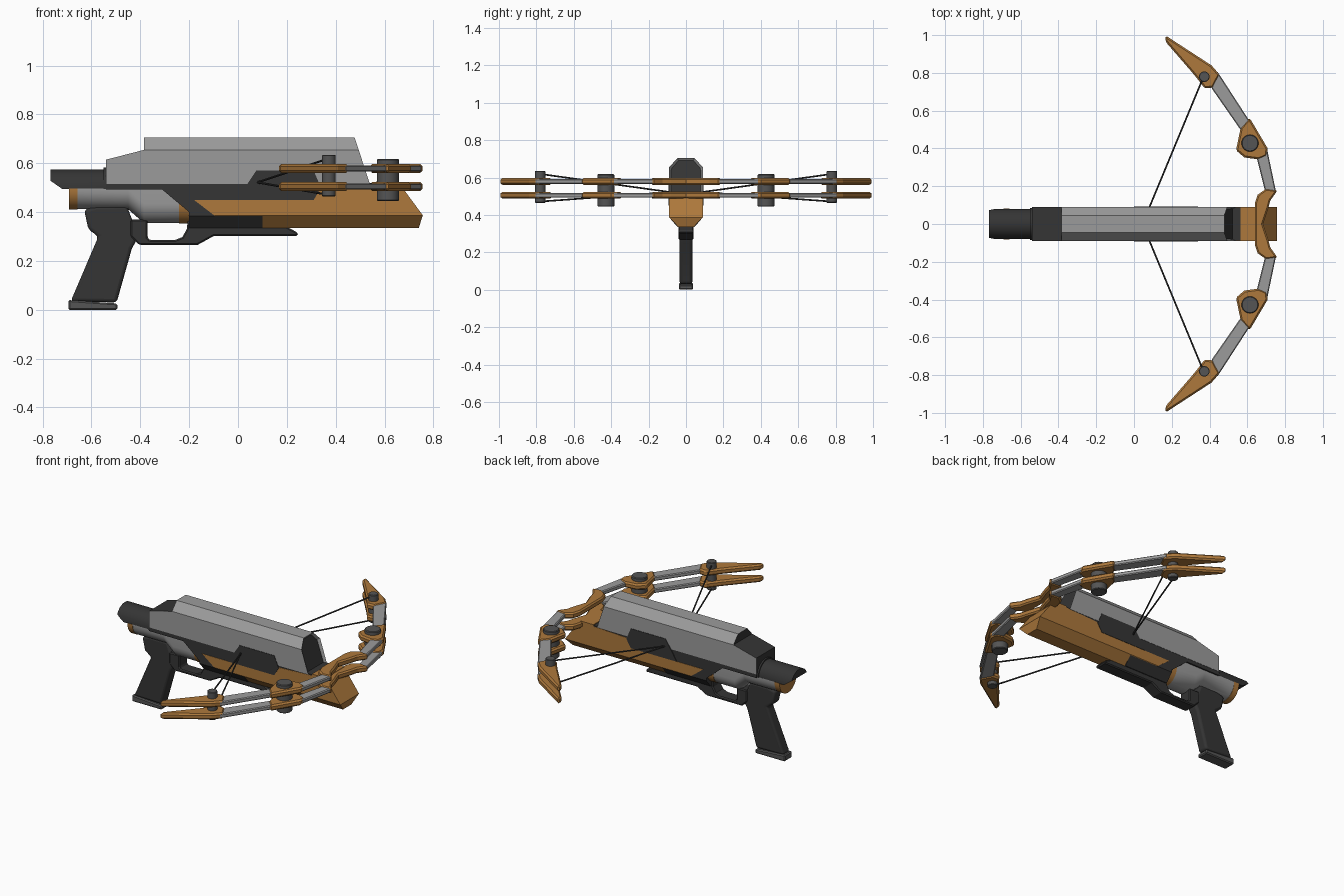
import bpy, bmesh
from math import sin, cos, pi, radians
from mathutils import Vector

if "Cube" in bpy.data.objects:
    bpy.data.objects.remove(bpy.data.objects["Cube"])


def material(name, rgb):
    m = bpy.data.materials.new(name)
    m.diffuse_color = (*rgb, 1)
    m.use_nodes = True
    m.node_tree.nodes["Principled BSDF"].inputs["Base Color"].default_value = m.diffuse_color
    return m


ORANGE = material("orange", (0.42, 0.19, 0.045))
DARK = material("dark", (0.035, 0.035, 0.035))
STEEL = material("steel", (0.09, 0.09, 0.09))
GREY = material("grey", (0.33, 0.33, 0.33))


def finish(bm, name, mat, smooth=False, bevel=0, mirror=False, segments=1):
    bmesh.ops.recalc_face_normals(bm, faces=bm.faces[:])
    me = bpy.data.meshes.new(name)
    bm.to_mesh(me)
    bm.free()
    ob = bpy.data.objects.new(name, me)
    bpy.context.collection.objects.link(ob)
    me.materials.append(mat)
    if bevel:
        b = ob.modifiers.new("bevel", 'BEVEL')
        b.width, b.segments, b.limit_method = bevel, segments, 'ANGLE'
        b.angle_limit = radians(40)
    if mirror:
        ob.modifiers.new("mirror", 'MIRROR').use_axis = (False, True, False)
    if smooth:
        bpy.ops.object.select_all(action='DESELECT')
        ob.select_set(True)
        bpy.context.view_layer.objects.active = ob
        bpy.ops.object.shade_smooth_by_angle(angle=radians(35))
    return ob


def loft(rings):
    bm = bmesh.new()
    rows = [[bm.verts.new(p) for p in r] for r in rings]
    n = len(rows[0])
    for a, b in zip(rows, rows[1:]):
        for i in range(n):
            j = (i + 1) % n
            bm.faces.new((a[i], a[j], b[j], b[i]))
    bm.faces.new(rows[0])
    bm.faces.new(rows[-1])
    return bm


def side_prism(pts, w):
    """Side profile (x, z) extruded to half width w."""
    return loft([[(x, y, z) for x, z in pts] for y in (-w, w)])


def flat_prism(pts, z, t):
    """Plan profile (x, y) extruded to thickness t around z."""
    return loft([[(x, y, h) for x, y in pts] for h in (z - t / 2, z + t / 2)])


def chamfer(bm, z_cut, z_end, narrow):
    """Narrow the profile beyond z_cut so its long edges are chamfered."""
    bmesh.ops.bisect_plane(bm, geom=bm.verts[:] + bm.edges[:] + bm.faces[:],
                           plane_co=(0, 0, z_cut), plane_no=(0, 0, 1))
    for v in bm.verts:
        if abs(v.co.z - z_end) < 0.002:
            v.co.y = narrow if v.co.y > 0 else -narrow


def rod(name, a, b, r, mat, sides, mirror=True, bevel=0):
    a, b = Vector(a), Vector(b)
    q = (b - a).to_track_quat('Z', 'Y')
    ring = [Vector((r * cos(2 * pi * i / sides), r * sin(2 * pi * i / sides), 0))
            for i in range(sides)]
    return finish(loft([[e + q @ p for p in ring] for e in (a, b)]),
                  name, mat, smooth=True, mirror=mirror, bevel=bevel)


# Top cover: chamfered shell, dark rear slope and recessed dark front
bm = side_prism([(-.54, .515), (-.54, .615), (-.385, .655), (-.385, .705),
                 (.478, .705), (.54, .515)], .09)
chamfer(bm, .655, .705, .045)
bmesh.ops.recalc_face_normals(bm, faces=bm.faces[:])
for f in bm.faces:
    if f.normal.x < -.2 or f.normal.x > .9:
        f.material_index = 1
front = [f for f in bm.faces if f.normal.x > .9]
rim = bmesh.ops.inset_region(bm, faces=front, thickness=.012, depth=-.015)
for f in rim["faces"]:
    f.material_index = 0
cover = finish(bm, "top_cover", GREY)
cover.data.materials.append(DARK)

# Dark frame with the side plates and sloped rear shoulder
bm = side_prism([(-.54, .52), (-.54, .492), (-.31, .492), (-.2, .4), (-.2, .335),
                 (.1, .335), (.1, .44), (.55, .44), (.565, .52)], .0885)
chamfer(bm, .385, .335, .045)
finish(bm, "frame", DARK)
finish(side_prism([(.035, .51), (.075, .57), (.31, .57), (.34, .5), (.31, .45),
                   (.0, .45)], .0925), "side_plate", DARK)

# Orange fore-end with chamfered keel
bm = side_prism([(-.18, .45), (.31, .45), (.34, .505), (.565, .515), (.565, .525),
                 (.655, .525), (.757, .387), (.74, .335), (-.03, .335)], .0905)
chamfer(bm, .387, .335, .04)
finish(bm, "fore_end", ORANGE)


# Rounded receiver with orange end bands
def trough(x, bottom, r):
    c = bottom + r
    arc = [(x, r * cos(pi * i / 16), c - r * sin(pi * i / 16)) for i in range(17)]
    return [(x, r, .497)] + arc + [(x, -r, .497)]


finish(loft([trough(-.66, .412, .08), trough(-.45, .412, .08),
             trough(-.385, .355, .08), trough(-.24, .355, .08)]),
       "receiver", GREY, smooth=True)
finish(loft([trough(-.692, .41, .082), trough(-.658, .41, .082)]),
       "rear_band", ORANGE, smooth=True)
finish(loft([trough(-.242, .353, .082), trough(-.197, .353, .082)]),
       "front_band", ORANGE, smooth=True)

# Half-round rear cap with undercut end
bm = loft([[(x, .08 * cos(pi * i / 20), .495 + .08 * sin(pi * i / 20))
            for i in range(21)] for x in (-.768, -.54)])
bmesh.ops.bisect_plane(bm, geom=bm.verts[:] + bm.edges[:] + bm.faces[:],
                       plane_co=(-.72, 0, .495), plane_no=(-.035, 0, -.05),
                       clear_outer=True)
bmesh.ops.holes_fill(bm, edges=[e for e in bm.edges if e.is_boundary], sides=0)
finish(bm, "rear_cap", DARK, smooth=True)
finish(loft([[(x, .085 * cos(pi * i / 20), .495 + .088 * sin(pi * i / 20))
              for i in range(21)] for x in (-.55, -.53)]),
       "cap_collar", DARK, smooth=True)

# Grip, base plate and trigger guard
finish(side_prism([(-.63, .41), (-.58, .425), (-.455, .425), (-.43, .36), (-.41, .34),
                   (-.41, .295), (-.435, .25), (-.497, .03), (-.685, .035),
                   (-.572, .3), (-.613, .33)], .034),
       "grip", DARK, smooth=True, bevel=.014, segments=3)
finish(side_prism([(-.695, 0), (-.695, .04), (-.495, .026), (-.493, 0)], .037),
       "grip_base", STEEL, bevel=.006)
finish(side_prism([(-.44, .37), (-.37, .37), (-.37, .295), (-.36, .285), (-.26, .285),
                   (-.228, .298), (-.21, .33), (-.205, .37), (-.03, .36), (.2, .34),
                   (.245, .316), (.245, .302), (-.1, .302), (-.165, .266),
                   (-.405, .266), (-.44, .3)], .04),
       "trigger_guard", DARK, bevel=.006)

# Bow limbs: two stacked layers, mirrored left and right
half = [(.64, .06), (.64, .11), (.655, .155), (.7, .187), (.76, .178), (.722, .125),
        (.71, .08)]
bridge = half + [(.683, 0)] + [(x, -y) for x, y in reversed(half)]
inner_bar = [(.695, .17), (.752, .17), (.706, .39), (.645, .37)]
hub = [(.54, .39), (.565, .51), (.612, .562), (.708, .4), (.703, .36), (.66, .342),
       (.585, .352)]
outer_bar = [(.57, .49), (.615, .54), (.44, .81), (.41, .72)]
tip = [(.167, .998), (.167, .965), (.31, .8), (.36, .738), (.372, .718), (.418, .722),
       (.454, .79), (.41, .84)]
for level, z in (("lower", .505), ("upper", .579)):
    finish(flat_prism(bridge, z, .036), level + "_limb_bridge", ORANGE, bevel=.008)
    for part, pts, t, mat in (("inner_bar", inner_bar, .026, GREY),
                              ("hub_plate", hub, .036, ORANGE),
                              ("outer_bar", outer_bar, .026, GREY),
                              ("limb_tip", tip, .036, ORANGE)):
        finish(flat_prism(pts, z, t), f"{level}_{part}", mat, mirror=True,
               bevel=.009 if mat == ORANGE else .005)

# Pivot hubs, string pins and bow strings
rod("pivot_hub", (.614, .428, .445), (.614, .428, .618), .045, STEEL, 24, bevel=.004)
rod("string_pin", (.372, .78, .465), (.372, .78, .635), .028, STEEL, 20, bevel=.003)
for level, z in (("lower", .472), ("upper", .618)):
    rod(level + "_string", (.365, .772, z), (.08, .085, .522), .0045, DARK, 8)
